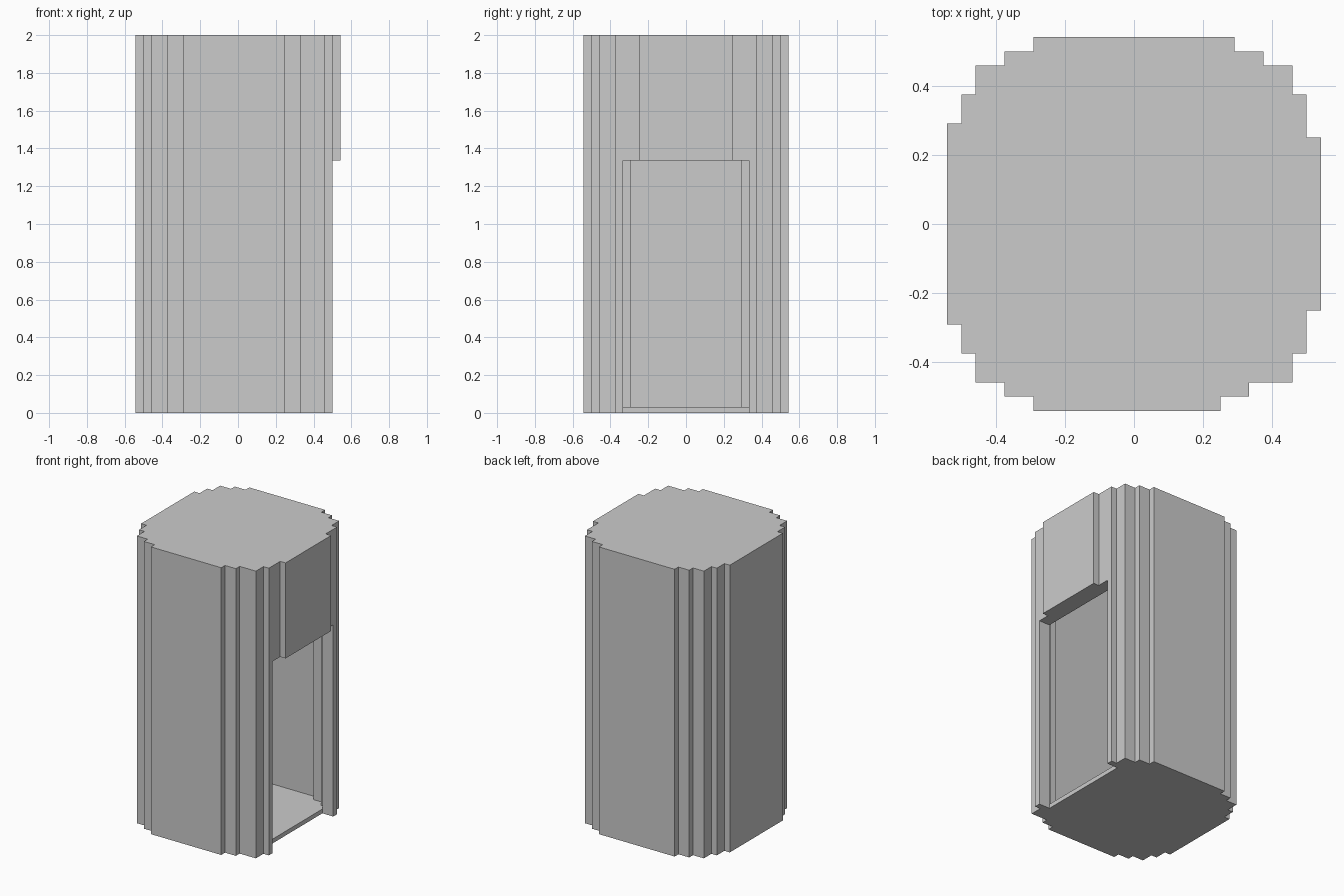
import bpy, bmesh

if "Cube" in bpy.data.objects:
    bpy.data.objects.remove(bpy.data.objects["Cube"])

U = 1 / 24  # step size of the blocky outline

# Stepped corner outlines in grid steps, running from the x side to the y side
OUT = [(13, 7), (12, 7), (12, 9), (11, 9), (11, 11), (9, 11), (9, 12), (7, 12), (7, 13)]
OUT_BR = [(13, 6), (12, 6)] + OUT[2:]
OUT_FR = [(13, 6), (12, 6), (12, 9), (11, 9), (11, 11), (8, 11), (8, 12), (6, 12), (6, 13)]
INN = [(11, 7), (10, 7), (10, 9), (9, 9), (9, 10), (7, 10), (7, 11)]
INN_R = INN[2:]


def ring(back_right, back_left, front_left, front_right):
    pts = [(x, y) for x, y in back_right]
    pts += [(-x, y) for x, y in reversed(back_left)]
    pts += [(-x, -y) for x, y in front_left]
    pts += [(x, -y) for x, y in reversed(front_right)]
    return [(x * U, y * U) for x, y in pts]


def prism(name, pts, z0, z1):
    bm = bmesh.new()
    face = bm.faces.new([bm.verts.new((x, y, z0)) for x, y in pts])
    top = bmesh.ops.extrude_face_region(bm, geom=[face])["geom"]
    verts = [g for g in top if isinstance(g, bmesh.types.BMVert)]
    bmesh.ops.translate(bm, verts=verts, vec=(0, 0, z1 - z0))
    bmesh.ops.recalc_face_normals(bm, faces=bm.faces)
    me = bpy.data.meshes.new(name)
    bm.to_mesh(me)
    bm.free()
    ob = bpy.data.objects.new(name, me)
    bpy.context.collection.objects.link(ob)
    return ob


def cut(ob, cutter):
    cutter.hide_render = True
    mod = ob.modifiers.new("cut", "BOOLEAN")
    mod.operation = "DIFFERENCE"
    mod.solver = "EXACT"
    mod.object = cutter
    bpy.context.view_layer.objects.active = ob
    bpy.ops.object.modifier_apply(modifier=mod.name)
    bpy.data.objects.remove(cutter)


outer = ring(OUT_BR, OUT, OUT, OUT_FR)
inner = ring(INN_R, INN, INN, INN_R)

# Hollow walls with a doorway on the right side
walls = prism("walls", outer, 0, 2)
cut(walls, prism("cavity_cutter", inner, -0.1, 2.1))
door = [(0.3, -8 * U), (0.7, -8 * U), (0.7, 8 * U), (0.3, 8 * U)]
cut(walls, prism("door_cutter", door, -0.1, 1.335))

# Floor and roof slabs inside the walls
prism("floor", inner, 0, 0.03)
prism("roof", inner, 1.96, 2)
